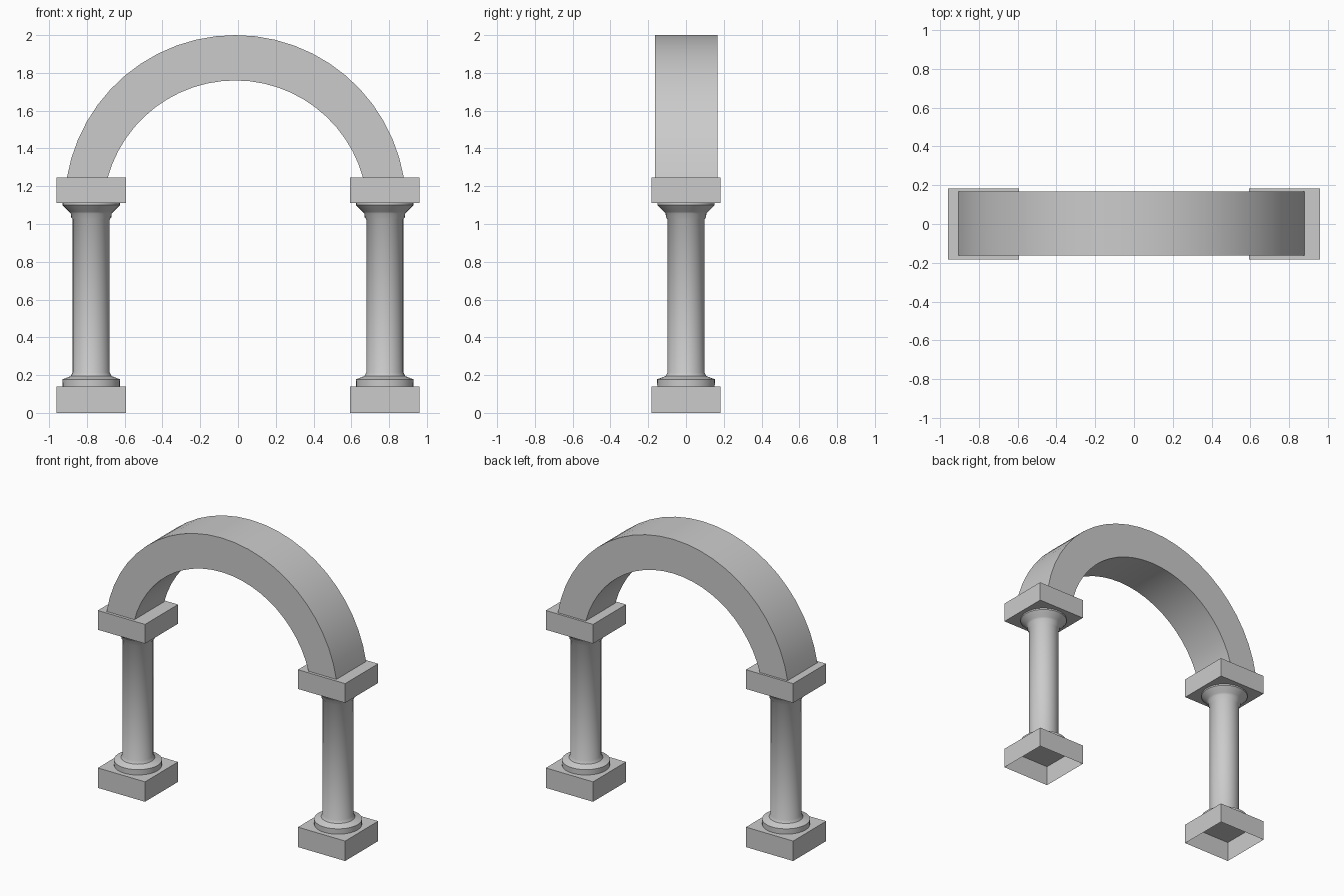
import bpy, bmesh, math

if "Cube" in bpy.data.objects:
    bpy.data.objects.remove(bpy.data.objects["Cube"])

stone = bpy.data.materials.new("light_grey_stone")
stone.diffuse_color = (0.6, 0.6, 0.6, 1)
stone.use_nodes = True
stone.node_tree.nodes["Principled BSDF"].inputs["Base Color"].default_value = stone.diffuse_color


def finish(bm, name, angle=None):
    bmesh.ops.recalc_face_normals(bm, faces=bm.faces)
    me = bpy.data.meshes.new(name)
    bm.to_mesh(me)
    bm.free()
    ob = bpy.data.objects.new(name, me)
    bpy.context.collection.objects.link(ob)
    me.materials.append(stone)
    if angle:
        bpy.ops.object.select_all(action='DESELECT')
        bpy.context.view_layer.objects.active = ob
        ob.select_set(True)
        bpy.ops.object.shade_smooth_by_angle(angle=math.radians(angle))
    return ob


def block(name, x, z0, z1, half, open_bottom=False):
    bm = bmesh.new()
    bmesh.ops.create_cube(bm, size=1)
    for v in bm.verts:
        v.co = (x + v.co.x * 2 * half, v.co.y * 2 * half, z0 if v.co.z < 0 else z1)
    bm.normal_update()
    if open_bottom:
        bottom = [f for f in bm.faces if f.normal.z < -0.5]
        bmesh.ops.delete(bm, geom=bottom, context='FACES_ONLY')
    finish(bm, name)


def lathe(name, x, profile, sides=32):
    bm = bmesh.new()
    rings = []
    for r, z in profile:
        rings.append([bm.verts.new((x + r * math.cos(2 * math.pi * i / sides),
                                    r * math.sin(2 * math.pi * i / sides), z))
                      for i in range(sides)])
    for a, b in zip(rings, rings[1:]):
        for i in range(sides):
            j = (i + 1) % sides
            bm.faces.new((a[i], a[j], b[j], b[i]))
    finish(bm, name, 40)


# Column: foot ring, shaft, neck ring and flared head (radius, height)
column = [(0.152, 0.14), (0.153, 0.178), (0.13, 0.186), (0.108, 0.195), (0.098, 0.215),
          (0.098, 1.025), (0.106, 1.035), (0.108, 1.055), (0.117, 1.065),
          (0.135, 1.082), (0.152, 1.1), (0.152, 1.11)]
for side, x in (("left", -0.777), ("right", 0.777)):
    block(side + "_plinth", x, 0, 0.14, 0.183, open_bottom=True)
    lathe(side + "_column", x, column)
    block(side + "_capital", x, 1.11, 1.245, 0.183)

# Arch: two circular arcs with different centres, slightly thicker at the crown
SPRING, SEGS, CX = 1.245, 24, -0.014


def arc(half_width, top):
    h = top - SPRING
    r = (half_width ** 2 + h ** 2) / (2 * h)
    a = math.atan2(half_width, SPRING - top + r)
    return [(CX + r * math.sin(t), top - r + r * math.cos(t))
            for t in (-a + 2 * a * i / SEGS for i in range(SEGS + 1))]


bm = bmesh.new()
rows = []
for (xo, zo), (xi, zi) in zip(arc(0.892, 2.0), arc(0.676, 1.76)):
    rows.append([bm.verts.new(c) for c in ((xo, -0.163, zo), (xo, 0.167, zo),
                                           (xi, 0.167, zi), (xi, -0.163, zi))])
for a, b in zip(rows, rows[1:]):
    for i in range(4):
        j = (i + 1) % 4
        bm.faces.new((a[i], a[j], b[j], b[i]))
bm.faces.new(rows[0])
bm.faces.new(rows[-1])
finish(bm, "arch", 40)
